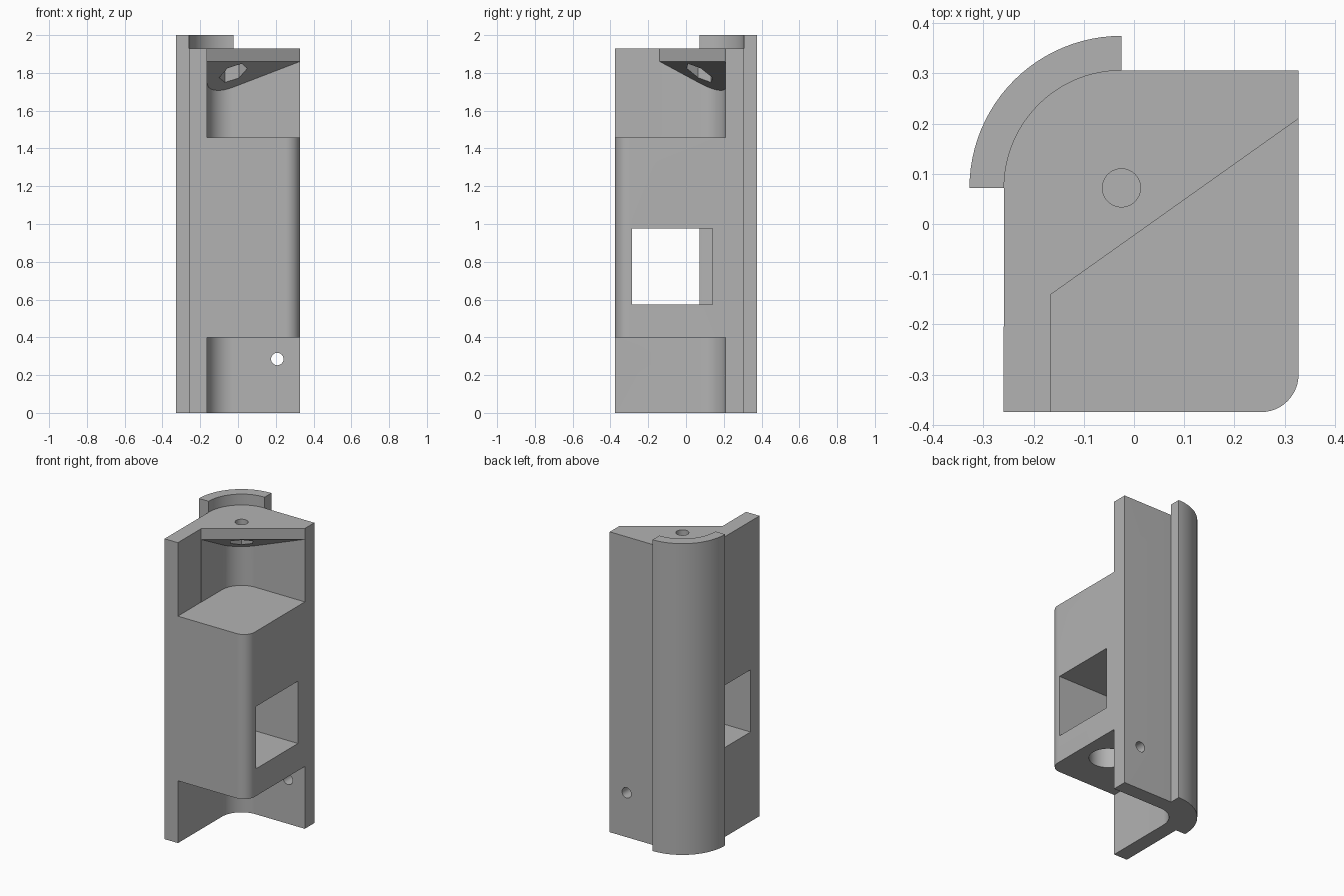
import bpy, bmesh
from math import cos, sin, radians
from mathutils import Vector, Matrix

if "Cube" in bpy.data.objects:
    bpy.data.objects.remove(bpy.data.objects["Cube"], do_unlink=True)

grey = bpy.data.materials.new("plain grey")
grey.use_nodes = True
grey.diffuse_color = (0.45, 0.45, 0.45, 1)
grey.node_tree.nodes["Principled BSDF"].inputs["Base Color"].default_value = (0.45, 0.45, 0.45, 1)

RIGHT, LEFT, FRONT, BACK = -0.26, 0.328, -0.375, 0.306
WALL_X, WALL_Y = -0.165, 0.21          # inner faces of the two walls
CX, CY = -0.025, 0.072                 # axis of the rounded corner
BODY_TOP, TOP = 1.93, 2.0
cutters = []


def arc(cx, cy, r, a0, a1, n=24):
    angles = [radians(a0 + (a1 - a0) * i / n) for i in range(n + 1)]
    return [(cx + r * cos(a), cy + r * sin(a)) for a in angles]


def make_object(name, bm):
    bmesh.ops.recalc_face_normals(bm, faces=bm.faces[:])
    mesh = bpy.data.meshes.new(name)
    bm.to_mesh(mesh)
    bm.free()
    mesh.materials.append(grey)
    ob = bpy.data.objects.new(name, mesh)
    bpy.context.collection.objects.link(ob)
    return ob


def make_cutter(name, bm):
    ob = make_object(name, bm)
    ob.hide_render = True
    cutters.append(ob)


def prism(profile, z0, top):
    # Straight-sided solid; top gives the upper height at each point
    bm = bmesh.new()
    low = [bm.verts.new((x, y, z0)) for x, y in profile]
    high = [bm.verts.new((x, y, top(x, y))) for x, y in profile]
    bm.faces.new(low[::-1])
    bm.faces.new(high)
    for i in range(len(low)):
        bm.faces.new((low[i - 1], low[i], high[i], high[i - 1]))
    return bm


def flat(z):
    return lambda x, y: z


def rod_cutter(name, start, direction, length, radius, sides=40, turn=0.0):
    bm = bmesh.new()
    bmesh.ops.create_cone(bm, cap_ends=True, segments=sides, radius1=radius,
                          radius2=radius, depth=length)
    d = Vector(direction)
    aim = d.to_track_quat("Z", "Y").to_matrix().to_4x4()
    bm.transform(Matrix.Translation(Vector(start) + d * (length / 2))
                 @ aim @ Matrix.Rotation(turn, 4, "Z"))
    make_cutter(name, bm)


# Body: square bar with one large and one small rounded corner
outline = ([(RIGHT, FRONT)] + arc(LEFT - 0.075, FRONT + 0.075, 0.075, -90, 0, 12)
           + [(LEFT, BACK)] + arc(CX, CY, BACK - CY, 90, 180))
body = make_object("bracket_body", prism(outline, 0, flat(BODY_TOP)))

# Curved rail around the large corner
rail_profile = arc(CX, CY, 0.303, 90, 180) + arc(CX, CY, BACK - CY, 180, 90)
rail = make_object("curved_rail", prism(rail_profile, 0, flat(TOP)))

# Lower notch leaves two walls joined by a round inner corner
inner = ([(WALL_X, -0.6), (0.6, -0.6), (0.6, WALL_Y)]
         + arc(CX, CY, WALL_Y - CY, 90, 180))
make_cutter("lower_notch_cutter", prism(inner, -0.1, flat(0.4)))

# Upper notch stops under a triangular web with a sloping underside
web_start = Vector((WALL_X, -0.14))
web_end = Vector((LEFT, WALL_Y))
along = (web_end - web_start).normalized()


def web_underside(x, y):
    depth = along.x * (y - web_start.y) - along.y * (x - web_start.x)
    return 1.86 - 0.664 * depth


make_cutter("under_web_cutter", prism(inner, 1.458, web_underside))
beside = [(WALL_X, -0.6), (0.6, -0.6), (0.6, WALL_Y), web_end, web_start]
make_cutter("beside_web_cutter", prism(beside, 1.458, flat(2.2)))

# Web screw hole with its nut pocket
rod_cutter("web_hole_cutter", (CX, CY, 1.65), (0, 0, 1), 0.5, 0.038)
rod_cutter("web_nut_cutter", (CX, CY, 1.65), (0, 0, 1), 0.205, 0.075, 6, radians(35.65))

# Wall screw holes with nut pockets, points up
for z in (0.285, 1.65):
    for tag, start, d in (("back", (0.208, WALL_Y - 0.08, z), (0, 1, 0)),
                          ("side", (WALL_X + 0.08, -0.26, z), (-1, 0, 0))):
        rod_cutter(tag + "_hole_cutter", start, d, 0.3, 0.033, 24)
        rod_cutter(tag + "_nut_cutter", start, d, 0.115, 0.074, 6)

# Cross bore, rectangular window and lower blind bore
rod_cutter("cross_bore_cutter", (0.5, -0.072, 1.24), (-1, 0, 0), 1.0, 0.098, 48)
window = [(-0.4, -0.285), (0.5, -0.285), (0.5, 0.14), (-0.4, 0.14)]
make_cutter("window_cutter", prism(window, 0.575, flat(0.975)))
rod_cutter("lower_bore_cutter", (0.14, -0.07, 0.3), (0, 0, 1), 0.25, 0.11, 48)

# Apply the cuts, then drop the cutters
for cutter in cutters:
    cut = body.modifiers.new("cut", "BOOLEAN")
    cut.operation, cut.solver, cut.object = "DIFFERENCE", "EXACT", cutter
graph = bpy.context.evaluated_depsgraph_get()
result = bpy.data.meshes.new_from_object(body.evaluated_get(graph))
body.modifiers.clear()
body.data = result
for cutter in cutters:
    bpy.data.objects.remove(cutter, do_unlink=True)

# Smooth curves, sharp corners
for ob in (body, rail):
    ob.data.shade_smooth()
    ob.data.set_sharp_from_angle(angle=radians(25))
